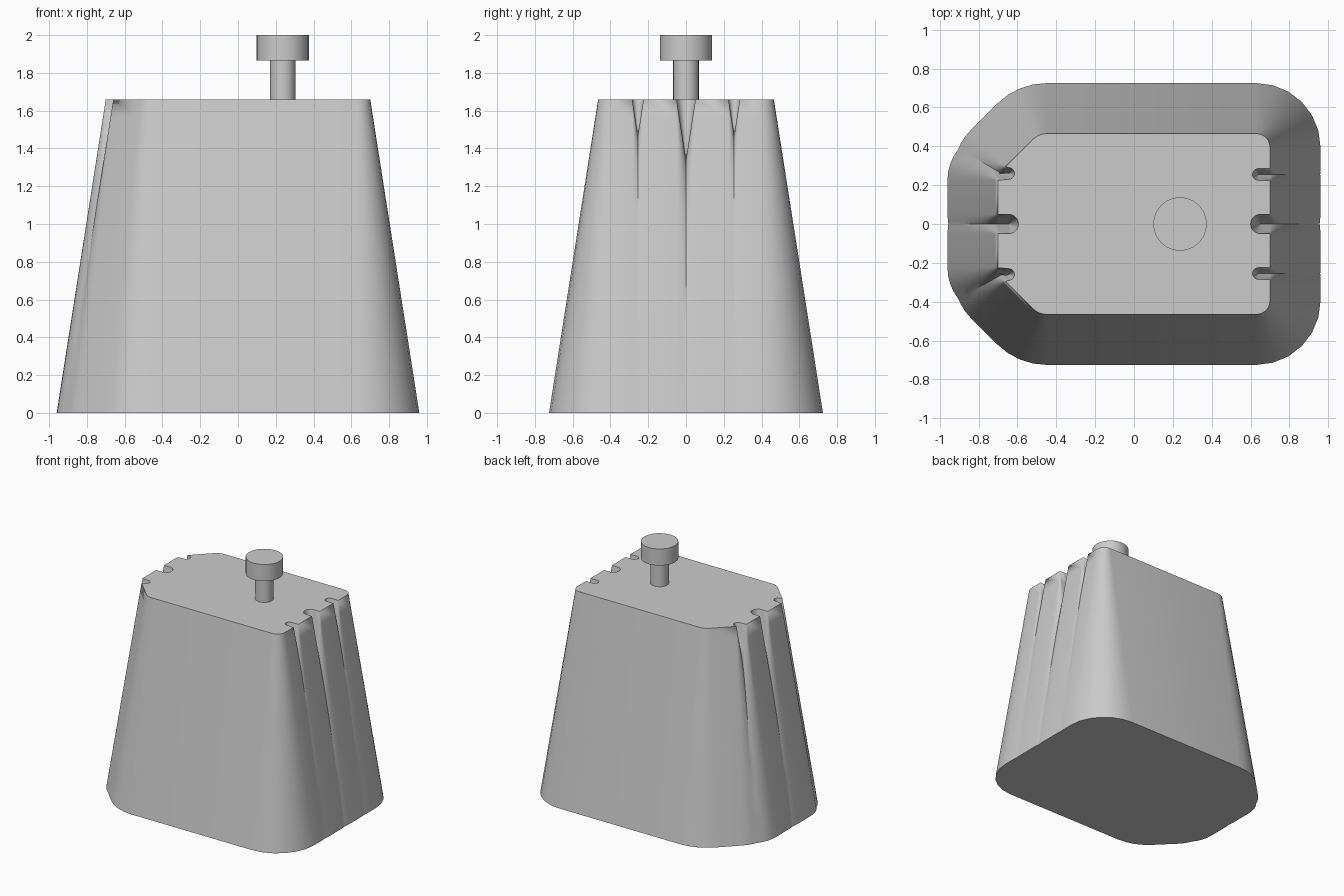
import bpy
import bmesh
from math import cos, sin, radians, hypot, sqrt

if "Cube" in bpy.data.objects:
    bpy.data.objects.remove(bpy.data.objects["Cube"], do_unlink=True)

TOP, DRAFT = 1.66, 0.26

grey = bpy.data.materials.new("plain_grey")
grey.use_nodes = True
grey.diffuse_color = (0.6, 0.6, 0.6, 1)
grey.node_tree.nodes["Principled BSDF"].inputs["Base Color"].default_value = (0.6, 0.6, 0.6, 1)


def finish(obj):
    obj.data.materials.append(grey)
    bpy.ops.object.select_all(action='DESELECT')
    obj.select_set(True)
    bpy.context.view_layer.objects.active = obj
    bpy.ops.object.shade_smooth_by_angle(angle=radians(30))


class Groove:
    """Round-bottomed slot between a lower and an upper mouth corner."""
    def __init__(self, side, radius, centre_x, low, high):
        self.side, self.r, self.low, self.high = side, radius, low, high
        self.centre = (centre_x, (low[1] + high[1]) / 2)

    def valley(self, d):
        (ax, ay), (bx, by) = self.low, self.high
        length = hypot(bx - ax, by - ay)
        out = self.side * sqrt(max(0, d * d - length * length / 4)) / length
        return (ax + bx) / 2 + out * (by - ay), (ay + by) / 2 - out * (bx - ax)

    def clip(self, p, d, part):
        # Where the drafted walls have met, points collapse onto the valley
        if d < self.r - 1e-6:
            return p
        if part == "floor":
            return self.valley(d)
        other = self.high if part == "low" else self.low
        sign = -1 if part == "low" else 1
        gap = hypot(max(0, self.side * (p[0] - other[0])),
                    max(0, sign * (p[1] - other[1])))
        return self.valley(d) if gap < d - 1e-6 else p


# Grooves at the two ends
right_mid = Groove(1, 0.05, 0.65, (0.70, -0.05), (0.70, 0.05))
right_side = Groove(1, 0.03, 0.64, (0.70, 0.225), (0.70, 0.285))
left_mid = Groove(-1, 0.05, -0.645, (-0.70, -0.05), (-0.70, 0.05))
left_side = Groove(-1, 0.03, -0.645, (-0.70, 0.225), (-0.66, 0.295))

profile = []  # point, outward normal, groove, part of groove


def arc(centre, r, a0, a1, n, groove=None, part=None):
    flip = -1 if part == "floor" else 1
    for i in range(n + 1):
        a = radians(a0 + (a1 - a0) * i / n)
        u = cos(a), sin(a)
        profile.append(((centre[0] + r * u[0], centre[1] + r * u[1]),
                        (flip * u[0], flip * u[1]), groove, part))


def floor(g, a0, a1, n):
    arc(g.centre, g.r, a0, a1, n, g, "floor")


# Back half of the top outline, right to left
floor(right_mid, 180, 90, 5)
arc(right_mid.high, 0, -90, 0, 10, right_mid, "high")
arc(right_side.low, 0, 0, 90, 10, right_side, "low")
floor(right_side, 270, 90, 10)
arc(right_side.high, 0, -90, 0, 10, right_side, "high")
arc((0.63, 0.395), 0.07, 0, 90, 6)
arc((-0.449, 0.365), 0.1, 90, 135, 4)
arc(left_side.high, 0, 135, 270, 15, left_side, "high")
floor(left_side, 90, -90, 10)
arc(left_side.low, 0, 90, 180, 10, left_side, "low")
arc(left_mid.high, 0, 180, 270, 10, left_mid, "high")
floor(left_mid, 90, 0, 5)


def section(d):
    half = []
    for p, n, groove, part in profile:
        q = (p[0] + n[0] * d, p[1] + n[1] * d)
        half.append(groove.clip(q, d, part) if groove else q)
    return half + [(x, -y) for x, y in reversed(half[1:-1])]


# Tapered body: drafted sections joined from top to bottom
bm = bmesh.new()
known = {}


def vert(x, y, z):
    key = (round(x, 5), round(y, 5), round(z, 5))
    if key not in known:
        known[key] = bm.verts.new((x, y, z))
    return known[key]


def face(verts):
    loop = [v for i, v in enumerate(verts) if v is not verts[i - 1]]
    if len(loop) > 2 and len(set(loop)) == len(loop) and not bm.faces.get(loop):
        bm.faces.new(loop)


offsets = [0, 0.015, 0.029, 0.03, 0.035, 0.041, 0.049, 0.05, 0.053, 0.058,
           0.066, 0.08, 0.1, 0.13, 0.16, 0.2, 0.23, DRAFT]
rings = [[vert(x, y, TOP * (1 - d / DRAFT)) for x, y in section(d)] for d in offsets]
for upper, lower in zip(rings, rings[1:]):
    for i in range(len(upper)):
        face([upper[i - 1], lower[i - 1], lower[i], upper[i]])
face(rings[0])
face(rings[-1][::-1])
bmesh.ops.recalc_face_normals(bm, faces=bm.faces[:])
mesh = bpy.data.meshes.new("tapered_body")
bm.to_mesh(mesh)
bm.free()
body = bpy.data.objects.new("tapered_body", mesh)
bpy.context.collection.objects.link(body)
finish(body)

# Stem and knob
for name, r, z0, z1 in (("stem", 0.068, TOP - 0.01, 1.865), ("knob", 0.138, 1.865, 2.0)):
    bpy.ops.mesh.primitive_cylinder_add(vertices=24, radius=r, depth=z1 - z0,
                                        location=(0.237, 0, (z0 + z1) / 2))
    bpy.context.object.name = name
    finish(bpy.context.object)
